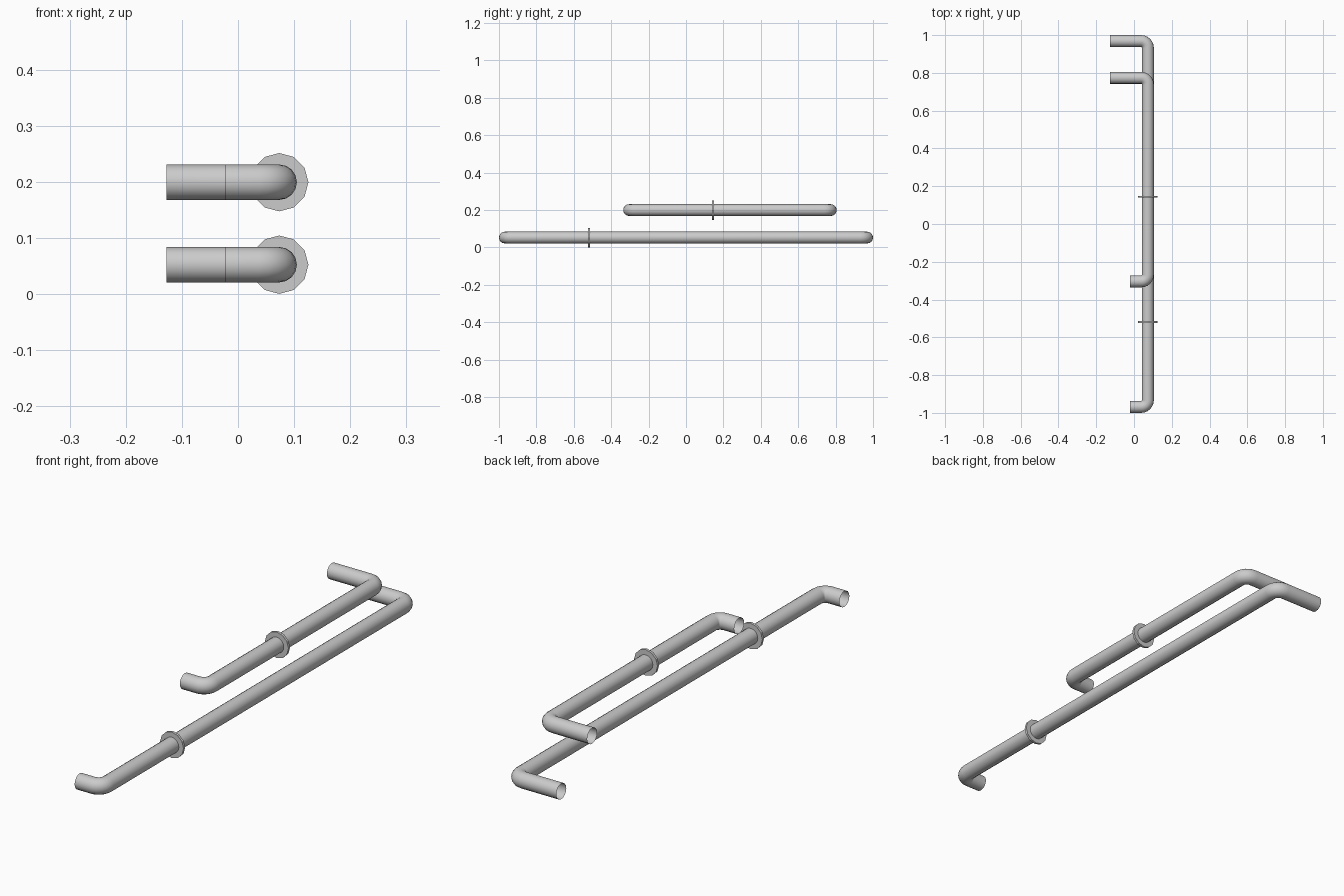
import bpy, bmesh
from math import sin, cos, pi, radians
from mathutils import Vector

if "Cube" in bpy.data.objects:
    bpy.data.objects.remove(bpy.data.objects["Cube"])

R = 0.0315      # pipe radius
BEND = 0.036    # centreline bend radius
X = 0.0735      # x of the long run
SIDES = 16


def finish(bm, name, angle=None):
    bmesh.ops.recalc_face_normals(bm, faces=bm.faces)
    me = bpy.data.meshes.new(name)
    bm.to_mesh(me)
    bm.free()
    ob = bpy.data.objects.new(name, me)
    bpy.context.collection.objects.link(ob)
    if angle:
        bpy.ops.object.select_all(action='DESELECT')
        ob.select_set(True)
        bpy.context.view_layer.objects.active = ob
        bpy.ops.object.shade_smooth_by_angle(angle=radians(angle))
    return ob


def pipe(name, y0, y1, z, x0=-0.022, x1=-0.127, steps=6):
    # centreline stations: (x, y, heading)
    path = [(x0, y0, 0.0)]
    for i in range(steps + 1):
        a = pi / 2 * i / steps
        path.append((X - BEND + BEND * sin(a), y0 + BEND - BEND * cos(a), a))
    for i in range(steps + 1):
        a = pi / 2 * i / steps
        path.append((X - BEND + BEND * cos(a), y1 - BEND + BEND * sin(a), a + pi / 2))
    path.append((x1, y1, pi))
    # open-ended tube swept along the centreline
    bm = bmesh.new()
    rings = []
    for x, y, h in path:
        side = Vector((sin(h), -cos(h), 0))
        rings.append([bm.verts.new(Vector((x, y, z)) + side * R * cos(t) + Vector((0, 0, R * sin(t))))
                      for t in (2 * pi * k / SIDES for k in range(SIDES))])
    for a, b in zip(rings, rings[1:]):
        for k in range(SIDES):
            n = (k + 1) % SIDES
            bm.faces.new((a[k], a[n], b[n], b[k]))
    finish(bm, name, 40)


def flange(name, y, z, outer=0.052, inner=0.030, half=0.005, n=12):
    # flat twelve-sided collar around the pipe
    bm = bmesh.new()
    profile = [(inner, -half), (outer, -half), (outer, half), (inner, half)]
    rings = [[bm.verts.new((X + r * cos(2 * pi * k / n), y + d, z + r * sin(2 * pi * k / n)))
              for r, d in profile] for k in range(n)]
    for k in range(n):
        a, b = rings[k], rings[(k + 1) % n]
        for j in range(4):
            m = (j + 1) % 4
            bm.faces.new((a[j], a[m], b[m], b[j]))
    finish(bm, name)


# lower long pipe and upper short pipe, each with one collar
for label, y0, y1, z, fy in (("lower", -0.9685, 0.9685, 0.0525, -0.518),
                             ("upper", -0.304, 0.774, 0.1995, 0.144)):
    pipe(label + "_pipe", y0, y1, z)
    flange(label + "_flange", fy, z)
